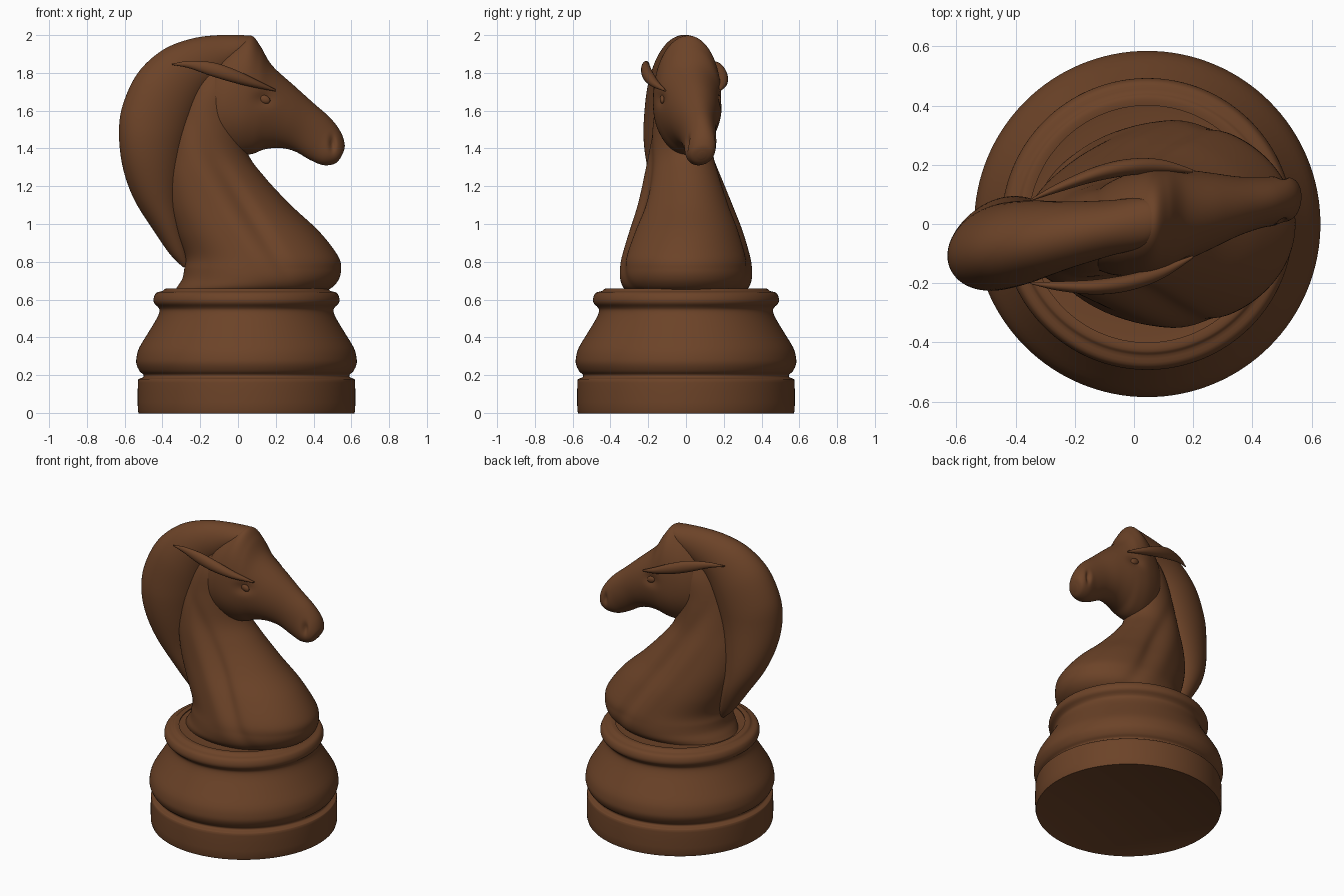
import bpy, bmesh, math
from mathutils import Vector
from mathutils.bvhtree import BVHTree

cube = bpy.data.objects.get("Cube")
if cube:
    bpy.data.objects.remove(cube)

BROWN = (0.15, 0.056, 0.021, 1)
wood = bpy.data.materials.new("brown wood")
wood.use_nodes = True
wood.diffuse_color = BROWN
shader = wood.node_tree.nodes["Principled BSDF"]
shader.inputs["Base Color"].default_value = BROWN
shader.inputs["Roughness"].default_value = 0.6


def bell(distance, width):
    return math.exp(-(distance / width) ** 2)


def bend(v):
    """Turn the upper part of the figure slightly about the vertical axis."""
    t = max(0, min(1, (v.z - 0.8) / 0.7))
    return Vector((v.x, v.y + 0.17 * v.x * t * t * (3 - 2 * t), v.z))


def finish(name, bm, angle=50):
    bmesh.ops.recalc_face_normals(bm, faces=bm.faces)
    mesh = bpy.data.meshes.new(name)
    bm.to_mesh(mesh)
    bm.free()
    obj = bpy.data.objects.new(name, mesh)
    bpy.context.collection.objects.link(obj)
    mesh.materials.append(wood)
    bpy.ops.object.select_all(action="DESELECT")
    obj.select_set(True)
    bpy.context.view_layer.objects.active = obj
    bpy.ops.object.shade_smooth_by_angle(angle=math.radians(angle))
    return obj


def spline(rows, steps):
    """Smooth interpolation through rows of numbers."""
    result = []
    last = len(rows) - 1
    for i in range(last):
        a, b, c, d = (rows[max(0, min(last, i + k))] for k in (-1, 0, 1, 2))
        for s in range(steps):
            t = s / steps
            result.append([0.5 * (2 * q + (r - p) * t
                                  + (2 * p - 5 * q + 4 * r - u) * t * t
                                  + (3 * q - p - 3 * r + u) * t ** 3)
                           for p, q, r, u in zip(a, b, c, d)])
    return result + [list(rows[-1])]


def skin(bm, rings, cap=True):
    loops = [[bm.verts.new(p) for p in ring] for ring in rings]
    n = len(loops[0])
    for a, b in zip(loops, loops[1:]):
        for i in range(n):
            j = (i + 1) % n
            bm.faces.new((a[i], a[j], b[j], b[i]))
    if cap:
        bm.faces.new(loops[0])
        bm.faces.new(loops[-1])


def loft(name, rows, sides=64, steps=8, shape=None):
    """Each row: two profile points (x, z, x, z), half width, side offset."""
    rings = []
    for x1, z1, x2, z2, width, side in spline(rows, steps):
        p, q = Vector((x1, 0, z1)), Vector((x2, 0, z2))
        ring = []
        for i in range(sides):
            a = math.tau * i / sides
            v = (p + q) / 2 + (p - q) / 2 * math.cos(a)
            v.y = side + width * math.sin(a)
            if shape:
                v.y *= shape(v)
            ring.append(bend(v))
        rings.append(ring)
    bm = bmesh.new()
    skin(bm, rings)
    return finish(name, bm)


# Turned pedestal
pedestal = [(0.56, 0), (0.575, 0.012), (0.575, 0.16), (0.568, 0.18),
            (0.548, 0.188), (0.546, 0.203), (0.565, 0.22), (0.582, 0.255),
            (0.583, 0.29), (0.568, 0.345), (0.52, 0.425), (0.475, 0.5),
            (0.46, 0.54), (0.468, 0.56), (0.488, 0.58), (0.492, 0.605),
            (0.478, 0.635), (0.445, 0.645), (0.43, 0.657), (0.4, 0.657),
            (0.375, 0.645), (0.1, 0.645)]
bm = bmesh.new()
skin(bm, [[(0.045 + r * math.cos(math.tau * i / 128),
            r * math.sin(math.tau * i / 128), z) for i in range(128)]
          for r, z in spline(pedestal, 3)])
finish("pedestal", bm, 40)


# Chest and neck, with a muscle groove running down each side
def neck_shape(v):
    fade = bell(v.z - 1.12, 0.36)
    line = v.x - 0.27 + 0.62 * (v.z - 0.72)
    return 1 - fade * (0.09 * bell(line, 0.05) - 0.03 * bell(line + 0.12, 0.06))


neck = [(0.64, -0.34, 0.46, 0.31), (0.67, -0.32, 0.505, 0.335),
        (0.71, -0.295, 0.535, 0.346), (0.76, -0.285, 0.545, 0.346),
        (0.83, -0.28, 0.53, 0.335), (0.96, -0.33, 0.43, 0.295),
        (1.1, -0.37, 0.28, 0.245), (1.25, -0.38, 0.14, 0.2),
        (1.38, -0.36, 0.05, 0.168), (1.55, -0.32, 0.03, 0.145),
        (1.7, -0.26, 0.03, 0.13), (1.82, -0.2, 0.02, 0.09)]
loft("neck", [(a, z, b, z, w, 0) for z, a, b, w in neck], 128, 8, neck_shape)


# Head, with hollows for eyes and nostrils
def head_shape(v):
    eye = bell(v.x - 0.14, 0.05) * bell(v.z - 1.66, 0.035)
    nostril = bell(v.x - 0.5, 0.016) * bell(v.z - 1.425, 0.04)
    cheek = bell(v.x - 0.01, 0.12) * bell(v.z - 1.52, 0.12)
    return 1 - 0.1 * eye - 0.25 * nostril + 0.05 * cheek


head = loft("head", [
    (-0.1, 1.88, -0.19, 1.58, 0.1, 0), (-0.06, 1.92, -0.175, 1.49, 0.13, 0),
    (0, 1.965, -0.12, 1.41, 0.16, 0), (0.07, 1.997, -0.02, 1.368, 0.175, 0),
    (0.12, 1.94, 0.07, 1.37, 0.172, 0), (0.18, 1.84, 0.14, 1.395, 0.158, 0),
    (0.3, 1.73, 0.22, 1.403, 0.128, 0), (0.4, 1.64, 0.3, 1.385, 0.1, 0),
    (0.49, 1.56, 0.38, 1.34, 0.085, 0), (0.545, 1.485, 0.45, 1.312, 0.081, 0),
    (0.565, 1.42, 0.51, 1.318, 0.06, 0), (0.558, 1.38, 0.54, 1.345, 0.02, 0)],
    128, 8, head_shape)

# Mane sweeping from the forehead down the back
loft("mane", [
    (0.075, 1.985, 0.06, 1.95, 0.03, 0), (0.05, 1.998, 0.02, 1.87, 0.08, 0),
    (-0.1, 2.0, -0.08, 1.76, 0.095, 0), (-0.25, 1.98, -0.15, 1.7, 0.11, 0),
    (-0.4, 1.92, -0.18, 1.65, 0.125, 0), (-0.53, 1.8, -0.21, 1.58, 0.14, 0),
    (-0.61, 1.63, -0.24, 1.49, 0.146, 0), (-0.63, 1.48, -0.27, 1.38, 0.146, 0),
    (-0.61, 1.3, -0.29, 1.25, 0.14, 0), (-0.55, 1.13, -0.3, 1.12, 0.125, 0),
    (-0.45, 0.97, -0.29, 1.0, 0.1, 0), (-0.36, 0.84, -0.27, 0.88, 0.06, 0),
    (-0.29, 0.77, -0.26, 0.79, 0.02, 0)])

# Ears and eyes on both sides
tree = BVHTree.FromPolygons([v.co for v in head.data.vertices],
                            [p.vertices for p in head.data.polygons])
for label, s in (("right", -1), ("left", 1)):
    loft(label + "_ear", [
        (-0.35, 1.848, -0.348, 1.842, 0.003, 0.14 * s),
        (-0.26, 1.863, -0.26, 1.825, 0.015, 0.165 * s),
        (-0.13, 1.855, -0.14, 1.783, 0.025, 0.19 * s),
        (-0.01, 1.815, -0.03, 1.75, 0.028, 0.195 * s),
        (0.1, 1.762, 0.085, 1.723, 0.022, 0.18 * s),
        (0.2, 1.712, 0.198, 1.702, 0.005, 0.145 * s)], 24, 6)
    spot = tree.ray_cast(Vector((0.14, s, 1.66)), Vector((0, -s, 0)))[0]
    bm = bmesh.new()
    bmesh.ops.create_uvsphere(bm, u_segments=24, v_segments=12, radius=1)
    for v in bm.verts:
        x, y, z = v.co
        v.co = spot + Vector((0.03 * x + 0.008 * z, 0.014 * y,
                              0.02 * z - 0.012 * x))
    finish(label + "_eye", bm)
